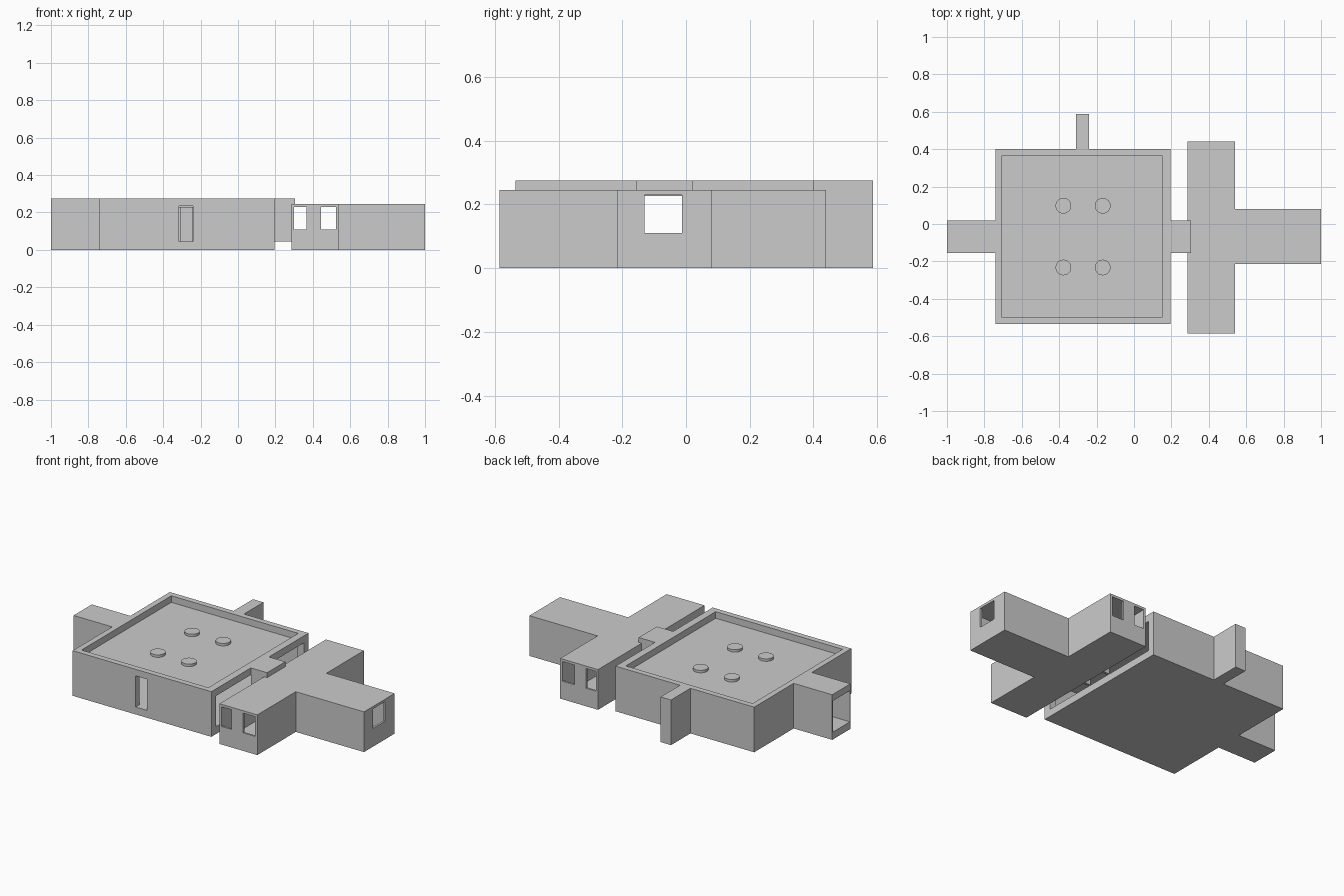
import bpy, bmesh

if "Cube" in bpy.data.objects:
    bpy.data.objects.remove(bpy.data.objects["Cube"])


def prism(name, pts, z0, z1):
    """Extrude a counter-clockwise plan outline from z0 to z1."""
    bm = bmesh.new()
    face = bm.faces.new([bm.verts.new((x, y, z0)) for x, y in pts])
    ext = bmesh.ops.extrude_face_region(bm, geom=[face])
    top = [v for v in ext["geom"] if isinstance(v, bmesh.types.BMVert)]
    bmesh.ops.translate(bm, verts=top, vec=(0, 0, z1 - z0))
    bmesh.ops.recalc_face_normals(bm, faces=bm.faces)
    mesh = bpy.data.meshes.new(name)
    bm.to_mesh(mesh)
    bm.free()
    ob = bpy.data.objects.new(name, mesh)
    bpy.context.collection.objects.link(ob)
    return ob


def box(name, x0, x1, y0, y1, z0, z1):
    return prism(name, [(x0, y0), (x1, y0), (x1, y1), (x0, y1)], z0, z1)


def carve(target, cutters):
    """Subtract each cutter from the target, then remove the cutter."""
    bpy.context.view_layer.objects.active = target
    for c in cutters:
        m = target.modifiers.new("cut", "BOOLEAN")
        m.operation, m.solver, m.object = "DIFFERENCE", "EXACT", c
        bpy.ops.object.modifier_apply(modifier=m.name)
        bpy.data.objects.remove(c)


LO, HI = 0.045, 0.235          # floor level and ceiling level of the main hall

# Main hall: thick walls, parapet, doors and the wide opening on the right
hall = box("main_hall", -0.74, 0.195, -0.535, 0.40, 0, 0.275)
carve(hall, [
    box("room_cut", -0.705, 0.15, -0.50, 0.365, LO, 0.4),
    box("front_door_cut", -0.315, -0.24, -0.6, -0.45, LO, HI),
    box("back_door_cut", -0.305, -0.245, 0.3, 0.45, LO, HI),
    box("left_door_cut", -0.8, -0.65, -0.15, 0.015, LO, HI),
    box("right_opening_cut", 0.1, 0.25, -0.49, 0.355, LO, HI - 0.003),
])

# Sunken roof and the pillars that poke through it
box("roof_slab", -0.72, 0.17, -0.515, 0.38, 0.226, HI)
for i, sx in enumerate((-1, 1)):
    for j, sy in enumerate((-1, 1)):
        bpy.ops.mesh.primitive_cylinder_add(
            vertices=24, radius=0.042, depth=0.208,
            location=(-0.2725 + sx * 0.105, -0.0675 + sy * 0.165, 0.146))
        bpy.context.object.name = f"pillar_{2 * i + j + 1}"
        bpy.ops.object.shade_smooth_by_angle()

# Left passage, open at its outer end
left = box("left_passage", -1, -0.74, -0.155, 0.02, 0, 0.275)
carve(left, [box("left_cut", -1.1, -0.7, -0.15, 0.015, LO, HI)])

# Back alcove, closed at its outer end
back = box("back_alcove", -0.31, -0.24, 0.40, 0.587, 0, 0.275)
carve(back, [box("back_cut", -0.305, -0.245, 0.35, 0.58, LO, HI)])

# Bridge between the main hall and the annex
box("bridge_roof", 0.195, 0.305, -0.155, 0.02, HI, 0.275)
for n, y in (("front", -0.155), ("back", 0.005)):
    box(f"bridge_wall_{n}", 0.195, 0.285, y, y + 0.015, LO, HI)


# T-shaped annex: hollow shell with square windows
def tee(name, d, z0, z1):
    x0, x1, x2 = 0.285 + d, 0.54 - d, 1 - d
    return prism(name, [
        (x0, -0.585 + d), (x1, -0.585 + d), (x1, -0.215 + d), (x2, -0.215 + d),
        (x2, 0.08 - d), (x1, 0.08 - d), (x1, 0.44 - d), (x0, 0.44 - d)], z0, z1)


annex = tee("annex", 0, 0, 0.245)
cuts = [tee("annex_room_cut", 0.012, 0.015, 0.232)]
for x0, x1 in ((0.30, 0.365), (0.445, 0.525)):
    cuts.append(box("end_window_cut", x0, x1, -0.7, 0.6, 0.11, 0.23))
cuts.append(box("long_window_cut", 0.2, 1.1, -0.13, -0.012, 0.11, 0.23))
carve(annex, cuts)
